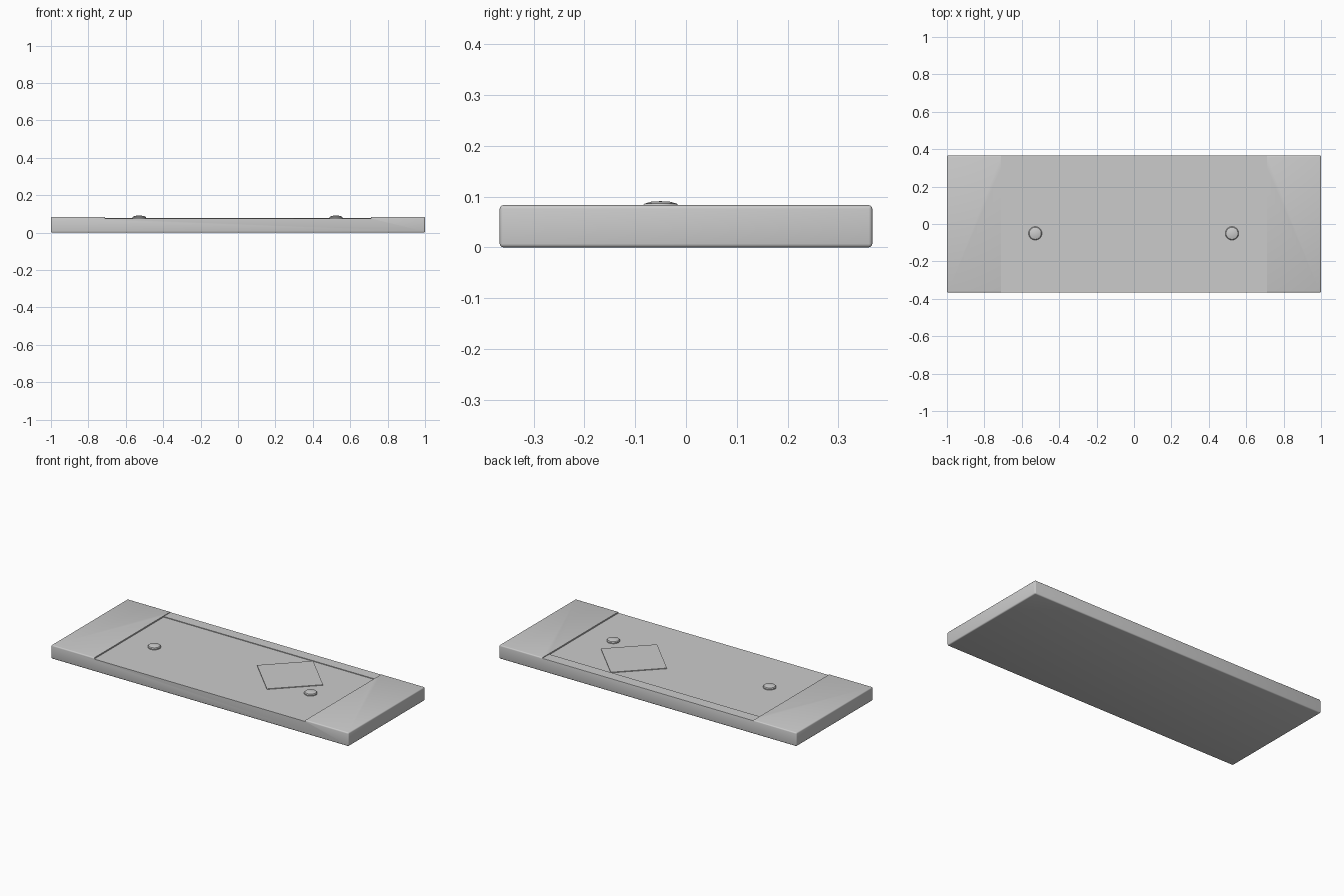
import bpy
import bmesh
from math import radians, sqrt, pi, cos, sin

cube = bpy.data.objects.get("Cube")
if cube:
    bpy.data.objects.remove(cube, do_unlink=True)

HALF_Y, TOP = 0.367, 0.083        # slab half depth and height
PANEL_X, RAIL_Y = 0.71, 0.30      # panel half width and inner edge of back rail
PANEL_Z, RAIL_Z = 0.075, 0.079    # surface heights

grey = bpy.data.materials.new("light grey")
grey.use_nodes = True
grey.diffuse_color = (0.6, 0.6, 0.6, 1)
grey.node_tree.nodes["Principled BSDF"].inputs["Base Color"].default_value = (0.6, 0.6, 0.6, 1)


def finish(name, bm):
    mesh = bpy.data.meshes.new(name)
    bmesh.ops.recalc_face_normals(bm, faces=bm.faces)
    bm.to_mesh(mesh)
    bm.free()
    mesh.materials.append(grey)
    obj = bpy.data.objects.new(name, mesh)
    bpy.context.collection.objects.link(obj)
    return obj


def box(name, low, high, bevel=0):
    bm = bmesh.new()
    bmesh.ops.create_cube(bm, size=1)
    for v in bm.verts:
        v.co = [(a + b) / 2 + c * (b - a) for a, b, c in zip(low, high, v.co)]
    if bevel:
        bmesh.ops.bevel(bm, geom=bm.edges[:], offset=bevel, segments=3,
                        profile=0.5, affect='EDGES')
    return finish(name, bm)


def smooth(obj):
    bpy.ops.object.select_all(action='DESELECT')
    obj.select_set(True)
    bpy.context.view_layer.objects.active = obj
    bpy.ops.object.shade_smooth_by_angle(angle=radians(35))


def cut(obj, cutter):
    cutter.hide_render = True
    bpy.context.view_layer.objects.active = obj
    mod = obj.modifiers.new("cut", 'BOOLEAN')
    mod.operation, mod.solver, mod.object = 'DIFFERENCE', 'EXACT', cutter
    bpy.ops.object.modifier_apply(modifier=mod.name)
    bpy.data.objects.remove(cutter, do_unlink=True)


# Slab with soft edges, a recessed panel and a slightly lower back rail
slab = box("slab", (-1, -HALF_Y, 0), (1, HALF_Y, TOP), 0.007)
cut(slab, box("panel_cutter", (-PANEL_X, -1, PANEL_Z), (PANEL_X, RAIL_Y, 1)))
cut(slab, box("rail_cutter", (-PANEL_X, RAIL_Y - 0.1, RAIL_Z), (PANEL_X, 1, 1)))
smooth(slab)

# Thin diamond plate on the panel
side = 0.222 / sqrt(2)
plate = box("diamond_plate", (-side, -side, -0.002), (side, side, 0.004))
plate.location = (0.297, 0.076, PANEL_Z)
plate.rotation_euler.z = radians(45)

# Two low domed buttons
PROFILE = [(0.036, -0.003), (0.036, 0.006), (0.032, 0.011), (0.018, 0.015)]
SIDES = 32
for name, x in (("right_button", -0.528), ("left_button", 0.524)):
    bm = bmesh.new()
    rings = [[bm.verts.new((r * cos(2 * pi * i / SIDES), r * sin(2 * pi * i / SIDES), z))
              for i in range(SIDES)] for r, z in PROFILE]
    for low, high in zip(rings, rings[1:]):
        for i in range(SIDES):
            j = (i + 1) % SIDES
            bm.faces.new((low[i], low[j], high[j], high[i]))
    bm.faces.new(rings[0])
    tip = bm.verts.new((0, 0, 0.016))
    for i in range(SIDES):
        bm.faces.new((rings[-1][i], rings[-1][(i + 1) % SIDES], tip))
    button = finish(name, bm)
    button.location = (x, -0.05, PANEL_Z)
    smooth(button)
